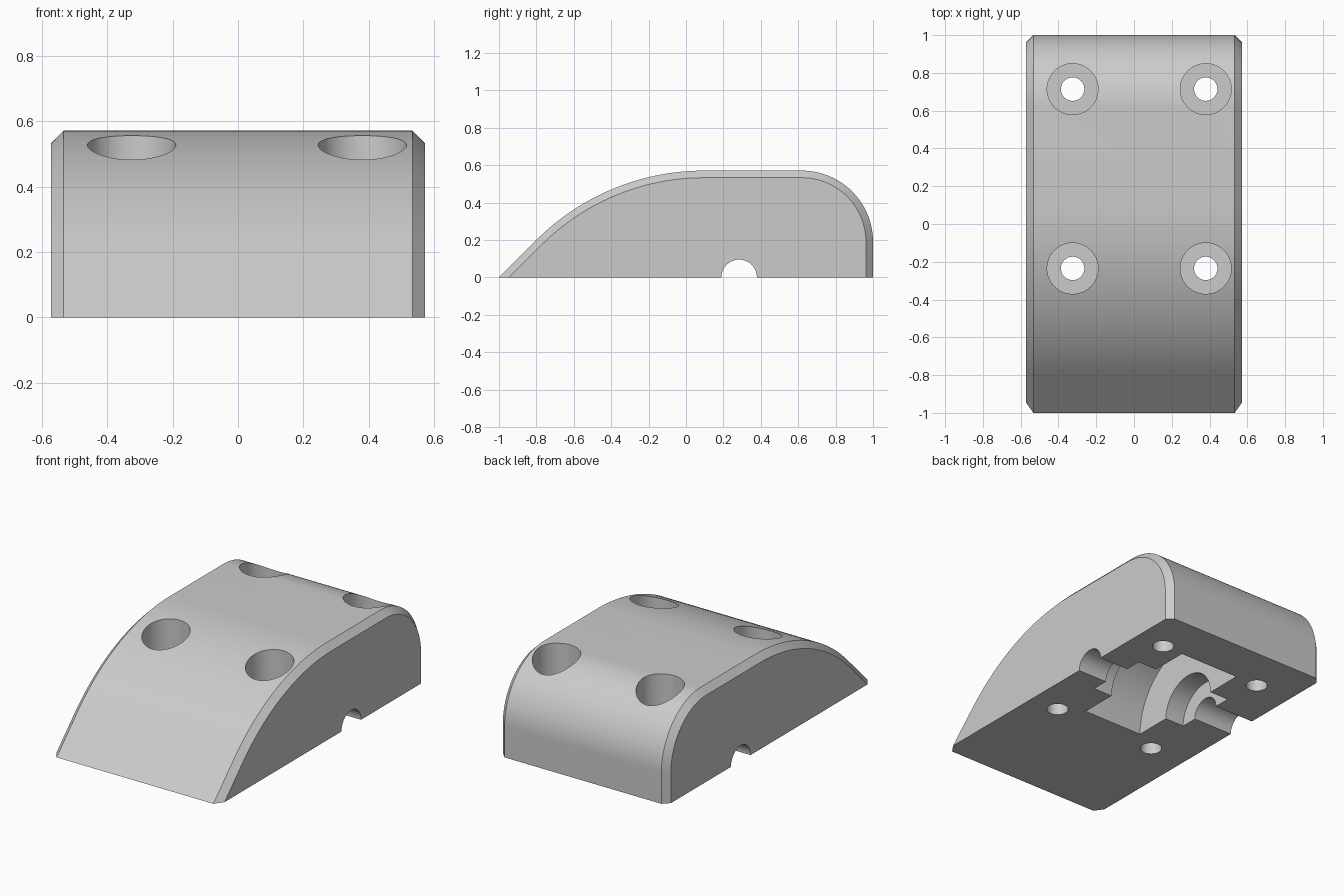
import bpy, bmesh, math

if "Cube" in bpy.data.objects:
    bpy.data.objects.remove(bpy.data.objects["Cube"], do_unlink=True)

HALF_WIDTH, HEIGHT, CHAMFER = 0.571, 0.571, 0.038
NOSE_R, TAIL_R = 1.27, 0.381
NOSE_Y, TAIL_Y = 0.097, 0.619
AXLE_Y, AXLE_X = 0.284, 0.035


def arc(cy, r, inset, start, end, steps):
    """Points on an arc hanging from the top plane, angles measured from up."""
    cz = HEIGHT - r
    for i in range(steps + 1):
        a = math.radians(start + (end - start) * i / steps)
        yield cy + (r - inset) * math.sin(a), cz + (r - inset) * math.cos(a)


def profile(inset):
    pts = [(-1 + inset * math.sqrt(2), 0)]
    pts += arc(NOSE_Y, NOSE_R, inset, -45, 0, 24)
    pts += arc(TAIL_Y, TAIL_R, inset, 0, 90, 32)
    return pts + [(1 - inset, 0)]


# Body: profile lofted across the width, with chamfered sides
bm = bmesh.new()
rings = []
for x, inset in ((-HALF_WIDTH, CHAMFER), (CHAMFER - HALF_WIDTH, 0),
                 (HALF_WIDTH - CHAMFER, 0), (HALF_WIDTH, CHAMFER)):
    rings.append([bm.verts.new((x, y, z)) for y, z in profile(inset)])
count = len(rings[0])
for a, b in zip(rings, rings[1:]):
    for i in range(count - 1):
        bm.faces.new((a[i], a[i + 1], b[i + 1], b[i]))
bm.faces.new([v for r in rings for v in r[:1]] + [r[-1] for r in reversed(rings)])
bm.faces.new(rings[0])
bm.faces.new(rings[-1])
bmesh.ops.recalc_face_normals(bm, faces=bm.faces[:])
mesh = bpy.data.meshes.new("housing_body")
bm.to_mesh(mesh)
bm.free()
body = bpy.data.objects.new("housing_body", mesh)
bpy.context.collection.objects.link(body)

grey = bpy.data.materials.new("light_grey")
grey.use_nodes = True
grey.diffuse_color = (0.6, 0.6, 0.6, 1)
grey.node_tree.nodes["Principled BSDF"].inputs["Base Color"].default_value = (0.6, 0.6, 0.6, 1)
mesh.materials.append(grey)


def drill(name, r, depth, loc, along_x=False):
    """Cut a cylinder out of the body."""
    bpy.ops.mesh.primitive_cylinder_add(
        vertices=64, radius=r, depth=depth, location=loc,
        rotation=(0, math.pi / 2 if along_x else 0, 0))
    cutter = bpy.context.object
    cutter.name = name
    cutter.hide_render = True
    cutter.data.materials.append(grey)
    bpy.context.view_layer.objects.active = body
    mod = body.modifiers.new(name, 'BOOLEAN')
    mod.operation, mod.solver, mod.object = 'DIFFERENCE', 'EXACT', cutter
    bpy.ops.object.modifier_apply(modifier=name)
    bpy.data.objects.remove(cutter, do_unlink=True)


# Four counterbored screw holes
for x in (-0.325, 0.38):
    for y in (-0.235, 0.714):
        drill("screw_hole", 0.062, 2, (x, y, 0))
        drill("screw_head_recess", 0.135, 1, (x, y, 0.7))

# Wheel cavity, hub recess and axle groove in the underside
drill("wheel_cavity", 0.433, 0.41, (AXLE_X, AXLE_Y, 0), True)
drill("hub_recess", 0.2, 0.67, (AXLE_X, AXLE_Y, 0), True)
drill("axle_groove", 0.095, 2, (0, AXLE_Y, 0), True)

# Smooth curved surfaces, sharp edges kept
bpy.ops.object.select_all(action='DESELECT')
body.select_set(True)
bpy.context.view_layer.objects.active = body
bpy.ops.object.shade_smooth_by_angle(angle=math.radians(25))
